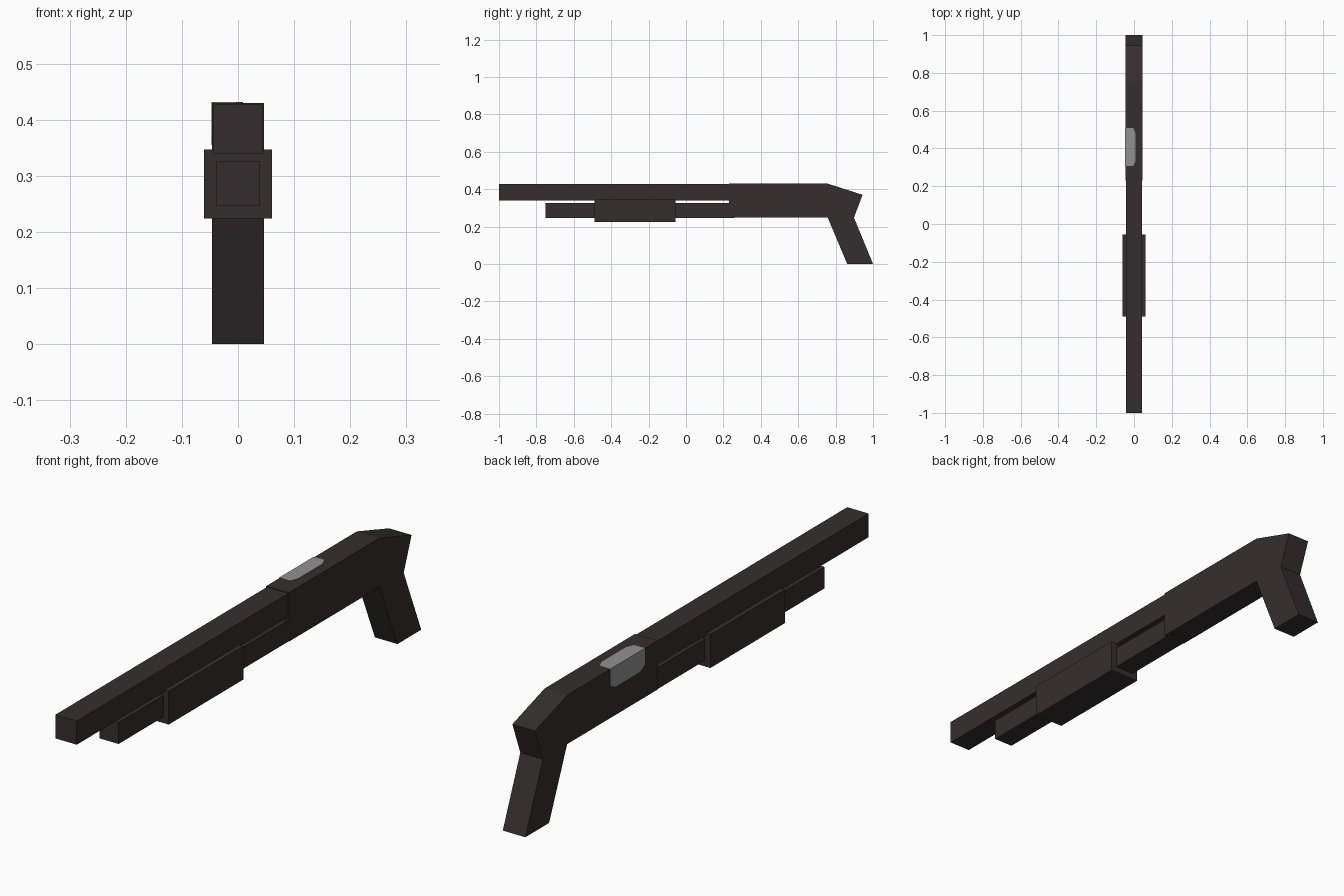
import bpy, bmesh
from mathutils import Vector

if "Cube" in bpy.data.objects:
    bpy.data.objects.remove(bpy.data.objects["Cube"])


def material(name, rgb):
    m = bpy.data.materials.new(name)
    m.diffuse_color = (*rgb, 1)
    m.use_nodes = True
    m.node_tree.nodes["Principled BSDF"].inputs["Base Color"].default_value = m.diffuse_color
    return m


dark = material("dark brown", (0.037, 0.027, 0.028))
steel = material("grey steel", (0.28, 0.285, 0.28))


def prism(name, points, direction, mat):
    """Extrude a closed outline along a direction."""
    bm = bmesh.new()
    face = bm.faces.new([bm.verts.new(p) for p in points])
    new = bmesh.ops.extrude_face_region(bm, geom=[face])["geom"]
    bmesh.ops.translate(bm, vec=Vector(direction),
                        verts=[g for g in new if isinstance(g, bmesh.types.BMVert)])
    bmesh.ops.recalc_face_normals(bm, faces=bm.faces)
    me = bpy.data.meshes.new(name)
    bm.to_mesh(me)
    bm.free()
    me.materials.append(mat)
    ob = bpy.data.objects.new(name, me)
    bpy.context.collection.objects.link(ob)
    return ob


def bar(name, half, y0, y1, z0, z1):
    """Square bar running along y."""
    pts = [(-half, y0, z0), (half, y0, z0), (half, y0, z1), (-half, y0, z1)]
    return prism(name, pts, (0, y1 - y0, 0), dark)


# Barrel, magazine tube and pump handle
bar("barrel", 0.0435, -1.0, 0.25, 0.34, 0.427)
bar("magazine_tube", 0.039, -0.75, 0.26, 0.246, 0.325)
bar("pump_handle", 0.061, -0.49, -0.055, 0.224, 0.347)

# Receiver and pistol grip in one side profile
profile = [(0.23, 0.43), (0.757, 0.43), (0.944, 0.37), (0.898, 0.248),
           (1.0, 0.0), (0.862, 0.0), (0.757, 0.25), (0.23, 0.25)]
W = 0.046
prism("receiver_and_grip", [(-W, y, z) for y, z in profile], (2 * W, 0, 0), dark)

# Ejection port cover: chamfered plates wrapping the top left edge
Y0, Y1, T = 0.307, 0.508, 0.0015
top_z, side_x = 0.43 + T, -W - T


def chamfered(edge, end, cut):
    return [(Y0, edge), (Y0, end - cut), (Y0 + 0.028, end),
            (Y1 - 0.028, end), (Y1, end - cut), (Y1, edge)]


prism("port_cover_top", [(x, y, top_z) for y, x in chamfered(side_x, 0.009, 0.013)],
      (0, 0, -0.004), steel)
prism("port_cover_side", [(side_x, y, z) for y, z in chamfered(top_z, 0.355, -0.016)],
      (0.004, 0, 0), steel)
